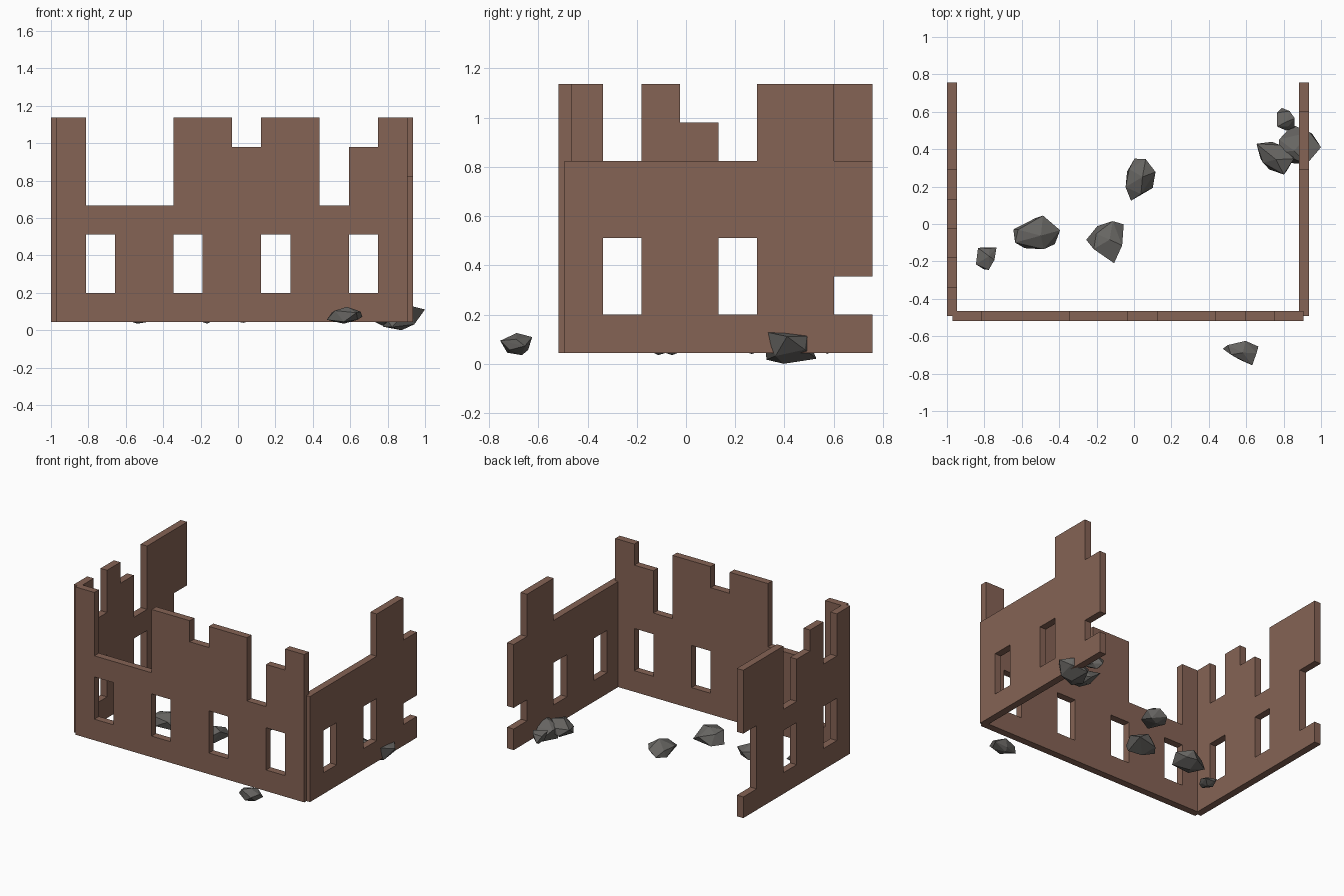
import bpy, bmesh, math, random
from mathutils import Vector

if "Cube" in bpy.data.objects:
    bpy.data.objects.remove(bpy.data.objects["Cube"])

CELL, BASE, THICK = 0.1563, 0.043, 0.053


def material(name, rgb):
    m = bpy.data.materials.new(name)
    m.use_nodes = True
    m.diffuse_color = (*rgb, 1)
    m.node_tree.nodes["Principled BSDF"].inputs["Base Color"].default_value = (*rgb, 1)
    return m


brick = material("brown_brick", (0.235, 0.125, 0.09))
stone = material("grey_stone", (0.135, 0.13, 0.122))


def make_object(name, bm, mat):
    bmesh.ops.recalc_face_normals(bm, faces=bm.faces)
    mesh = bpy.data.meshes.new(name)
    bm.to_mesh(mesh)
    bm.free()
    mesh.materials.append(mat)
    ob = bpy.data.objects.new(name, mesh)
    bpy.context.collection.objects.link(ob)
    return ob


def slab(bm, outline, thick):
    """Extrude an (x, z) outline to a slab centred on y = 0."""
    face = bm.faces.new([bm.verts.new((x, -thick / 2, z)) for x, z in outline])
    ext = bmesh.ops.extrude_face_region(bm, geom=[face])["geom"]
    verts = [v for v in ext if isinstance(v, bmesh.types.BMVert)]
    bmesh.ops.translate(bm, verts=verts, vec=(0, thick, 0))


def wall(name, heights, openings, start, offset, side):
    """heights: cells per column; openings: (column, low row, high row)."""
    last = len(heights)
    points = [(last * CELL, 0), (0, 0)]
    for i, h in enumerate(heights):
        if i == 0 or heights[i - 1] != h:
            points.append((i * CELL, h * CELL))
        if i == last - 1 or heights[i + 1] != h:
            points.append(((i + 1) * CELL, h * CELL))
    bm = bmesh.new()
    slab(bm, points, THICK)
    ob = make_object(name, bm, brick)

    # windows and broken ends
    cut = bmesh.new()
    for col, low, high in openings:
        x0, x1 = col * CELL, (col + 1) * CELL
        if col == last - 1:
            x1 += CELL
        slab(cut, [(x0, low * CELL), (x1, low * CELL), (x1, high * CELL), (x0, high * CELL)], THICK * 3)
    cutter = make_object(name + "_cutter", cut, brick)
    cutter.hide_render = True
    mod = ob.modifiers.new("openings", "BOOLEAN")
    mod.operation, mod.solver, mod.object = "DIFFERENCE", "EXACT", cutter
    bpy.context.view_layer.objects.active = ob
    bpy.ops.object.modifier_apply(modifier=mod.name)
    bpy.data.objects.remove(cutter)

    if side:
        ob.rotation_euler.z = math.pi / 2
        ob.location = (offset, start, BASE)
    else:
        ob.location = (start, offset, BASE)


# Ruined walls
wall("front_wall", [7, 4, 4, 4, 7, 7, 6, 7, 7, 4, 6, 7],
     [(c, 1, 3) for c in (1, 4, 7, 10)], -0.97, -0.492, False)
wall("left_wall", [5, 5, 5, 5, 5, 7, 7, 5],
     [(1, 1, 3), (4, 1, 3), (7, 1, 2)], -0.493, 0.908, True)
wall("right_wall", [7, 5, 7, 6, 4, 7, 7, 7],
     [(1, 1, 3), (4, 1, 3), (7, 1, 4)], -0.493, -0.973, True)


# Fallen rocks: faceted hulls fitted to a centre and a size
def rock(name, centre, size, seed):
    rng = random.Random(seed)
    bm = bmesh.new()
    bmesh.ops.create_icosphere(bm, subdivisions=1, radius=1)
    for v in bm.verts:
        v.co += Vector([rng.uniform(-0.28, 0.28) for _ in range(3)])
    hull = bmesh.ops.convex_hull(bm, input=bm.verts)
    loose = [g for g in hull["geom_interior"] if isinstance(g, bmesh.types.BMVert)]
    bmesh.ops.delete(bm, geom=loose, context="VERTS")
    for axis in range(3):
        values = [v.co[axis] for v in bm.verts]
        low, span = min(values), max(values) - min(values)
        for v in bm.verts:
            v.co[axis] = centre[axis] + size[axis] * ((v.co[axis] - low) / span - 0.5)
    make_object(name, bm, stone)


rocks = [
    ((0.57, -0.69, 0.08), (0.19, 0.13, 0.09)),
    ((-0.79, -0.185, 0.08), (0.11, 0.12, 0.07)),
    ((-0.52, -0.045, 0.095), (0.25, 0.18, 0.12)),
    ((-0.155, -0.097, 0.1), (0.2, 0.225, 0.13)),
    ((0.035, 0.237, 0.1), (0.16, 0.225, 0.12)),
    ((0.755, 0.352, 0.09), (0.2, 0.175, 0.13)),
    ((0.885, 0.425, 0.07), (0.23, 0.21, 0.14)),
    ((0.812, 0.56, 0.085), (0.095, 0.12, 0.09)),
]
for n, (centre, size) in enumerate(rocks, 1):
    rock(f"rock_{n}", centre, size, n)
